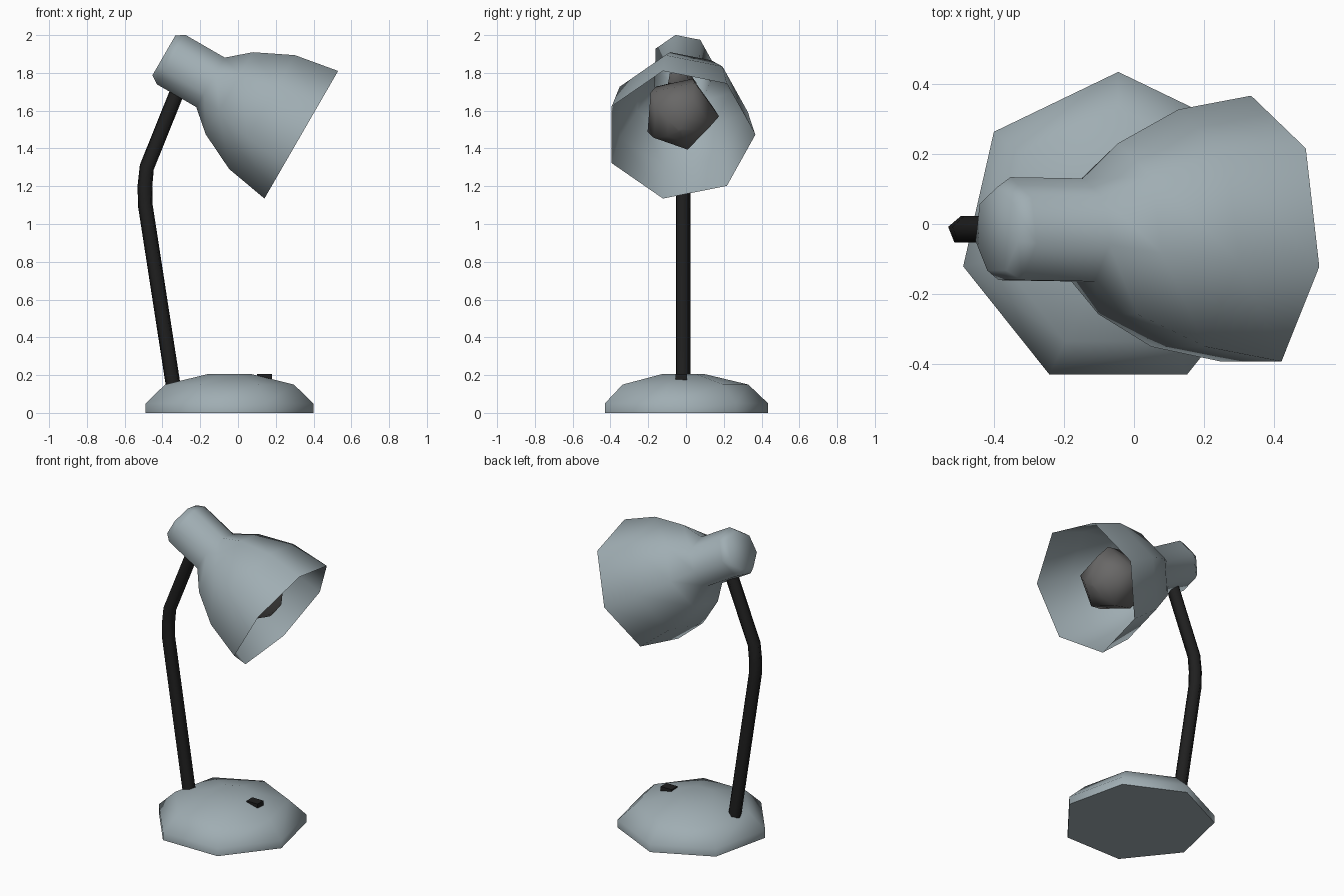
import bpy, bmesh, math
from mathutils import Vector

if "Cube" in bpy.data.objects:
    bpy.data.objects.remove(bpy.data.objects["Cube"])


def material(name, rgb):
    m = bpy.data.materials.new(name)
    m.diffuse_color = (*rgb, 1)
    m.use_nodes = True
    m.node_tree.nodes["Principled BSDF"].inputs["Base Color"].default_value = m.diffuse_color
    return m


PAINT = material("blue grey paint", (0.35, 0.42, 0.45))
BLACK = material("black plastic", (0.014, 0.014, 0.014))
BULB = material("dark grey bulb", (0.14, 0.137, 0.135))


def skin(name, rings, mat, cap_start=True, cap_end=True, angle=75):
    """Bridge a list of point rings into one smooth object."""
    bm = bmesh.new()
    loops = [[bm.verts.new(p) for p in ring] for ring in rings]
    n = len(loops[0])
    for a, b in zip(loops, loops[1:]):
        for i in range(n):
            j = (i + 1) % n
            bm.faces.new((a[i], a[j], b[j], b[i]))
    if cap_start:
        bm.faces.new(loops[0][::-1])
    if cap_end:
        bm.faces.new(loops[-1])
    bmesh.ops.recalc_face_normals(bm, faces=bm.faces)
    me = bpy.data.meshes.new(name)
    bm.to_mesh(me)
    bm.free()
    me.materials.append(mat)
    ob = bpy.data.objects.new(name, me)
    bpy.context.collection.objects.link(ob)
    bpy.ops.object.select_all(action='DESELECT')
    ob.select_set(True)
    bpy.context.view_layer.objects.active = ob
    bpy.ops.object.shade_smooth_by_angle(angle=math.radians(angle))
    return ob


def ring(center, u, v, r, sides, phase):
    out = []
    for i in range(sides):
        a = math.radians(phase) + math.tau * i / sides
        out.append(center + (u * math.cos(a) + v * math.sin(a)) * r)
    return out


X, Y, Z = Vector((1, 0, 0)), Vector((0, 1, 0)), Vector((0, 0, 1))

# Heavy seven-sided base
base_profile = [(0, 0.455), (0.05, 0.455), (0.15, 0.35), (0.205, 0.12)]
skin("base", [ring(Vector((-0.045, -0.02, z)), X, Y, r, 7, 90)
              for z, r in base_profile], PAINT)

# Switch on the base
skin("switch", [[Vector((x, y, z)) for x, y in
                 ((0.10, -0.055), (0.18, -0.055), (0.18, 0.005), (0.10, 0.005))]
                for z in (0.17, 0.205)], BLACK, angle=30)

# Bent five-sided arm
path = [Vector((x, -0.018, z)) for x, z in
        ((-0.343, 0.15), (-0.49, 1.1), (-0.492, 1.2), (-0.482, 1.3),
         (-0.325, 1.69), (-0.295, 1.765))]
arm = []
for i, p in enumerate(path):
    t = (path[min(i + 1, len(path) - 1)] - path[max(i - 1, 0)]).normalized()
    arm.append(ring(p, Y.cross(t), Y, 0.041, 5, 166))
skin("arm", arm, BLACK)

# Tilted lamp head: distances run along its axis, zero at the open rim
RIM = Vector((0.335, -0.033, 1.4725))
AXIS = Vector((0.866, -0.015, -0.5))
UP = Vector((0.5, 0, 0.866))


def head(profile, sides, phase):
    return [ring(RIM + AXIS * t, Y, UP, r, sides, phase) for t, r in profile]


shade_profile = [(-0.84, 0.125), (-0.795, 0.155), (-0.555, 0.155),
                 (-0.44, 0.257), (-0.24, 0.357), (0, 0.40)]
skin("shade", head(shade_profile, 7, 0), PAINT, cap_end=False)

# Bulb inside the shade
bulb_profile = [(-0.56, 0.08), (-0.44, 0.09), (-0.32, 0.17), (-0.22, 0.205),
                (-0.12, 0.165), (-0.06, 0.08), (-0.045, 0.01)]
skin("bulb", head(bulb_profile, 5, -4), BULB)
